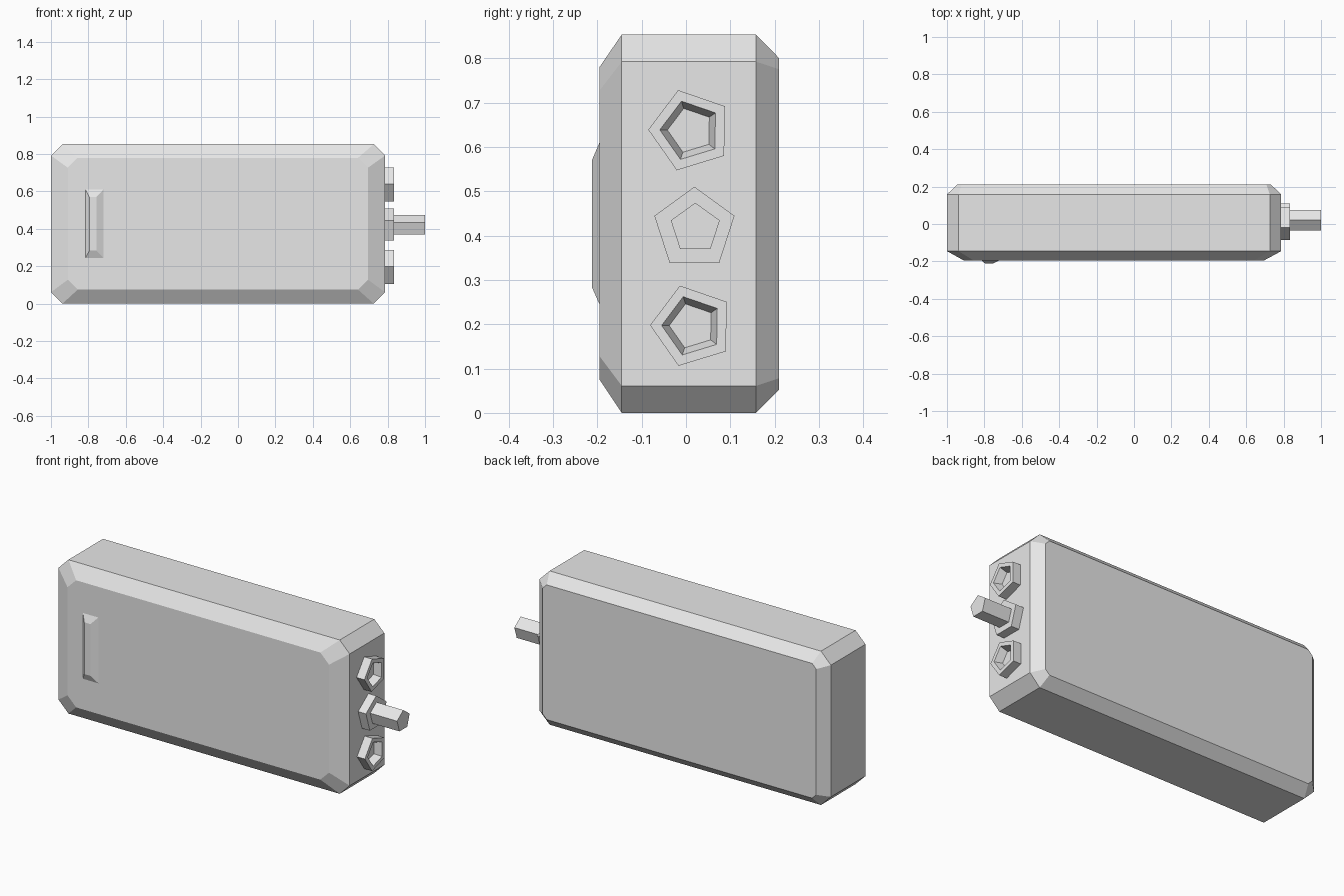
import bpy, bmesh
from math import sin, cos, pi, radians

cube = bpy.data.objects.get("Cube")
if cube:
    bpy.data.objects.remove(cube, do_unlink=True)

grey = bpy.data.materials.new("light grey")
grey.use_nodes = True
grey.diffuse_color = (0.8, 0.8, 0.8, 1)
grey.node_tree.nodes["Principled BSDF"].inputs["Base Color"].default_value = (0.8, 0.8, 0.8, 1)


def loft(name, loops):
    """Skin a stack of equal-length loops and cap both ends."""
    bm = bmesh.new()
    rings = [[bm.verts.new(p) for p in loop] for loop in loops]
    n = len(rings[0])
    for a, b in zip(rings, rings[1:]):
        for i in range(n):
            j = (i + 1) % n
            bm.faces.new((a[i], a[j], b[j], b[i]))
    bm.faces.new(rings[0])
    bm.faces.new(rings[-1])
    bmesh.ops.recalc_face_normals(bm, faces=bm.faces)
    mesh = bpy.data.meshes.new(name)
    bm.to_mesh(mesh)
    bm.free()
    mesh.materials.append(grey)
    obj = bpy.data.objects.new(name, mesh)
    bpy.context.collection.objects.link(obj)
    return obj


def panel(y, x0, x1, z0, z1, c):
    """Rectangle with cut corners, facing along y."""
    return [(x0 + c, y, z0), (x1 - c, y, z0), (x1, y, z0 + c), (x1, y, z1 - c),
            (x1 - c, y, z1), (x0 + c, y, z1), (x0, y, z1 - c), (x0, y, z0 + c)]


def rect(y, x0, x1, z0, z1):
    return [(x0, y, z0), (x1, y, z0), (x1, y, z1), (x0, y, z1)]


def pentagon(x, y, z, r, turn):
    """Five-sided loop facing along x."""
    angles = [radians(turn) + 2 * pi * i / 5 for i in range(5)]
    return [(x, y + r * cos(a), z + r * sin(a)) for a in angles]


# Bevelled case
loft("case", [
    panel(-0.195, -0.91, 0.695, 0.075, 0.78, 0.053),
    panel(-0.145, -1, 0.787, 0, 0.853, 0.061),
    panel(0.158, -1, 0.787, 0, 0.853, 0.061),
    panel(0.21, -0.946, 0.733, 0.053, 0.8, 0.025),
])

# Raised grip on the front
loft("front_grip", [
    rect(-0.19, -0.815, -0.72, 0.245, 0.61),
    rect(-0.195, -0.815, -0.72, 0.245, 0.61),
    rect(-0.212, -0.795, -0.757, 0.283, 0.57),
])

# Hollow sockets on the side
for name, y, z in (("upper_socket", 0.01, 0.637), ("lower_socket", 0.014, 0.196)):
    loft(name, [pentagon(x, y, z, r, 179) for x, r in
                ((0.78, 0.095), (0.835, 0.095), (0.835, 0.069), (0.795, 0.052))])

# Middle collar with its plug
loft("plug_collar", [pentagon(x, 0.019, 0.415, 0.095, 90) for x in (0.78, 0.835)])
loft("plug_pin", [pentagon(x, 0.021, 0.416, 0.058, 90) for x in (0.83, 1)])
